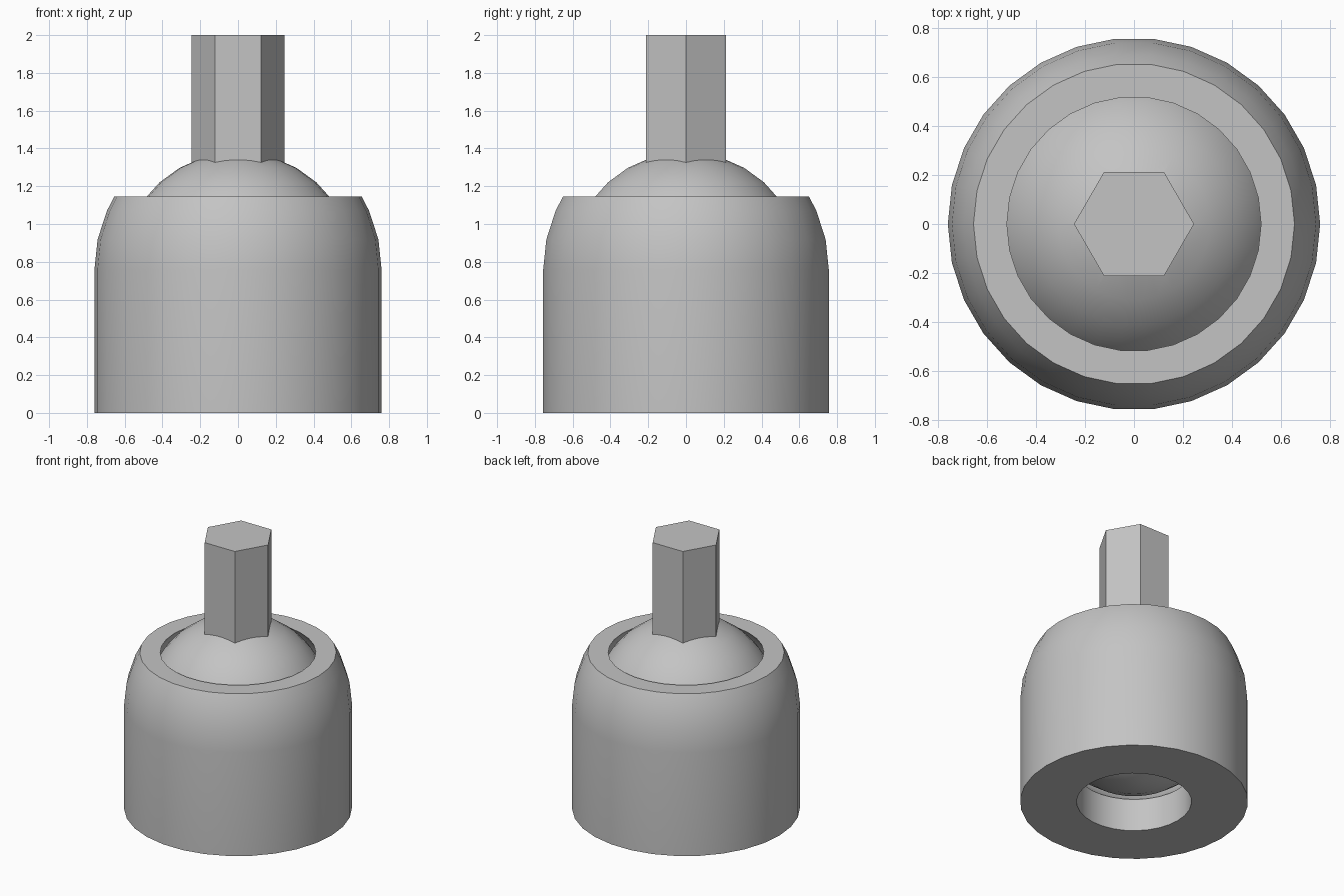
import bpy, bmesh
from math import sin, cos, pi, radians, sqrt

SEGMENTS = 30
CENTRE = 0.76        # height of the ball centre
RIM = 1.145          # height of the cut top of the housing

if "Cube" in bpy.data.objects:
    bpy.data.objects.remove(bpy.data.objects["Cube"])

steel = bpy.data.materials.new("plain_grey")
colour = (0.55, 0.55, 0.55, 1)
steel.use_nodes = True
steel.diffuse_color = colour
steel.node_tree.nodes["Principled BSDF"].inputs["Base Color"].default_value = colour


def arc(radius, start, end):
    """Points (r, z) on a circle about the ball centre, every 12 degrees."""
    step = 12 if end > start else -12
    return [(radius * cos(radians(a)), CENTRE + radius * sin(radians(a)))
            for a in range(start, end + step, step)]


def at_height(radius, z):
    return sqrt(radius ** 2 - (z - CENTRE) ** 2), z


def lathe(name, profile, closed):
    """Revolve an (r, z) profile about the z axis."""
    bm = bmesh.new()
    rings = []
    for r, z in profile:
        if r < 1e-4:
            rings.append([bm.verts.new((0, 0, z))] * SEGMENTS)
        else:
            rings.append([bm.verts.new((r * cos(2 * pi * i / SEGMENTS),
                                        r * sin(2 * pi * i / SEGMENTS), z))
                          for i in range(SEGMENTS)])
    pairs = list(zip(rings, rings[1:]))
    if closed:
        pairs.append((rings[-1], rings[0]))
    for a, b in pairs:
        for i in range(SEGMENTS):
            j = (i + 1) % SEGMENTS
            bm.faces.new(dict.fromkeys((a[i], a[j], b[j], b[i])))
    bmesh.ops.recalc_face_normals(bm, faces=bm.faces)
    mesh = bpy.data.meshes.new(name)
    bm.to_mesh(mesh)
    bm.free()
    obj = bpy.data.objects.new(name, mesh)
    bpy.context.collection.objects.link(obj)
    mesh.materials.append(steel)
    return obj


def select(obj):
    bpy.ops.object.select_all(action='DESELECT')
    obj.select_set(True)
    bpy.context.view_layer.objects.active = obj


# Housing: rounded shell, spherical socket inside, round hole through the base
hole, socket = 0.383, 0.646
hole_top = CENTRE - sqrt(socket ** 2 - hole ** 2)
housing = lathe("socket_housing",
                [(hole, 0), (0.76, 0)] + arc(0.76, 0, 24)
                + [at_height(0.76, RIM), at_height(socket, RIM)]
                + arc(socket, 36, -48) + [(hole, hole_top)], True)

# Ball with its hexagonal shank joined on top
ball = lathe("ball_with_shank", arc(0.62, -90, -90)[:1] + arc(0.62, -84, 84)
             + arc(0.62, 90, 90)[:1], False)
bpy.ops.mesh.primitive_cylinder_add(vertices=6, radius=0.245, depth=2 - CENTRE,
                                    location=(0, 0, 1 + CENTRE / 2),
                                    rotation=(0, 0, pi / 6))
shank = bpy.context.object
shank.name = "hex_shank"
shank.data.materials.append(steel)
select(ball)
union = ball.modifiers.new("join_shank", 'BOOLEAN')
union.operation = 'UNION'
union.solver = 'EXACT'
union.object = shank
bpy.ops.object.modifier_apply(modifier=union.name)
bpy.data.objects.remove(shank)

for obj in (housing, ball):
    select(obj)
    bpy.ops.object.shade_smooth_by_angle(angle=radians(25))
